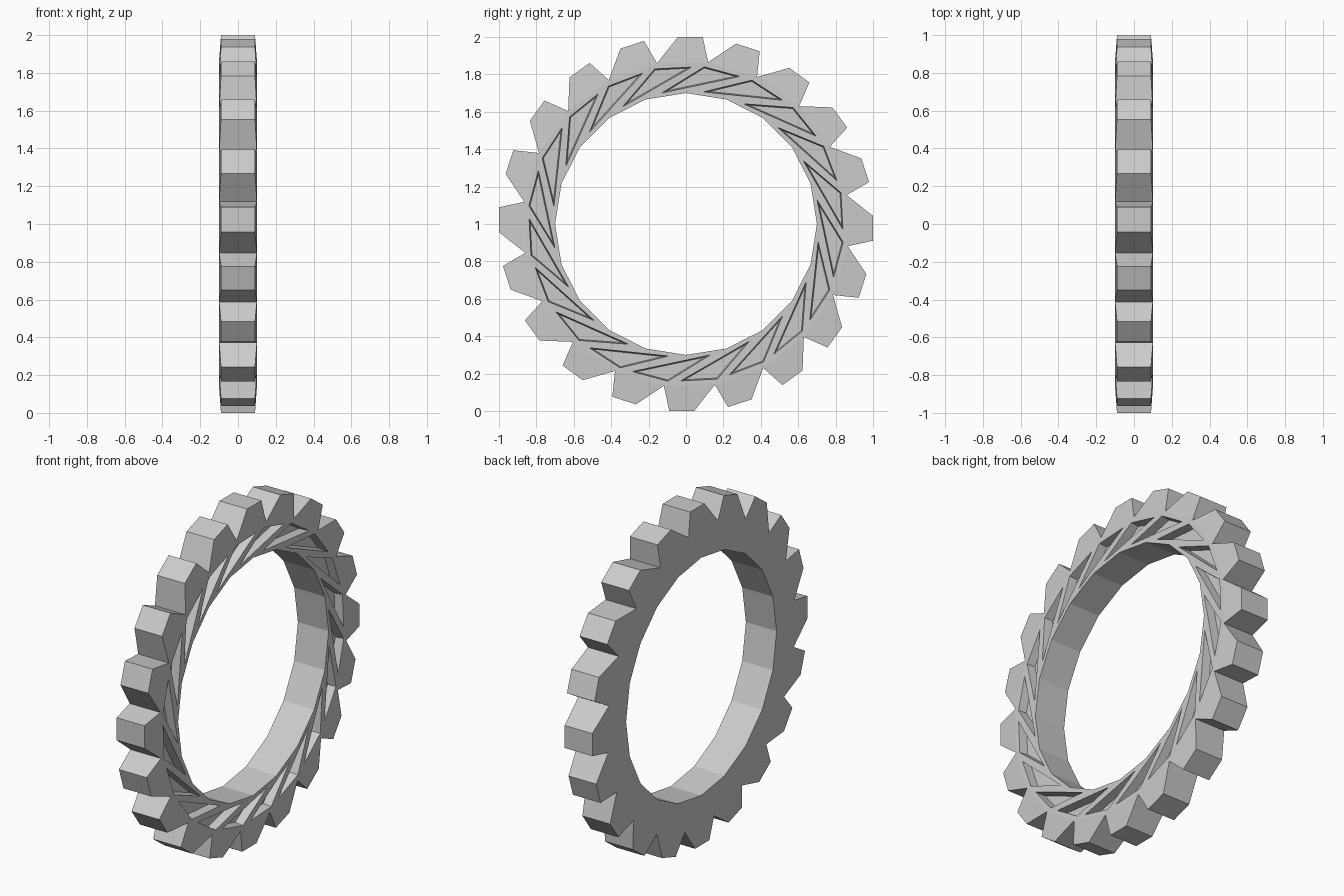
import bpy, bmesh
from math import sin, cos, radians

if "Cube" in bpy.data.objects:
    bpy.data.objects.remove(bpy.data.objects["Cube"])

N = 20
STEP = 360 / N
HALF = 0.1        # half thickness at the rim
TIP = 0.09        # half thickness at the tooth tips


def pt(x, r, a):
    a = radians(a)
    return (x, r * sin(a), 1 + r * cos(a))


def finish(name, bm):
    bmesh.ops.recalc_face_normals(bm, faces=bm.faces)
    me = bpy.data.meshes.new(name)
    bm.to_mesh(me)
    bm.free()
    ob = bpy.data.objects.new(name, me)
    bpy.context.collection.objects.link(ob)
    return ob


# Gear ring: inner wall, flat sides and leaning, tapered teeth
bm = bmesh.new()
rows = []
for i in range(N):
    a = i * STEP
    row = {}
    for s in (-1, 1):
        row[s] = [bm.verts.new(pt(s * HALF, 0.70, a)),
                  bm.verts.new(pt(s * HALF, 0.873, a + 7.8)),
                  bm.verts.new(pt(s * TIP, 1.001, a + 15.5)),
                  bm.verts.new(pt(s * TIP, 1.004, a + 23.1))]
    rows.append(row)
for i in range(N):
    c, n = rows[i], rows[(i + 1) % N]
    for s in (-1, 1):
        bm.faces.new((c[s][0], c[s][1], n[s][1], n[s][0]))
        bm.faces.new((c[s][1], c[s][2], c[s][3], n[s][1]))
    outline = [c, c, c, n]
    for (p, j), (q, k) in (((c, 0), (n, 0)), ((c, 1), (c, 2)),
                           ((c, 2), (c, 3)), ((c, 3), (n, 1))):
        bm.faces.new((p[-1][j], q[-1][k], q[1][k], p[1][j]))
ring = finish("gear_ring", bm)

# Triangular pocket cutters with slightly drafted walls, on the +x side
tri = ((0.846, 6.6), (0.84, 20.1), (0.712, -10.6))
bm = bmesh.new()
for i in range(N):
    flat = [pt(0, r, a + i * STEP) for r, a in tri]
    # incentre, weighted by opposite side lengths
    d = lambda p, q: ((p[1] - q[1]) ** 2 + (p[2] - q[2]) ** 2) ** 0.5
    w = [d(flat[1], flat[2]), d(flat[2], flat[0]), d(flat[0], flat[1])]
    cy, cz = (sum(w[k] * flat[k][m] for k in range(3)) / sum(w) for m in (1, 2))

    def layer(x, f):
        return [bm.verts.new((x, cy + (p[1] - cy) * f, cz + (p[2] - cz) * f))
                for p in flat]
    lo, hi = layer(HALF - 0.05, 0.86), layer(HALF + 0.01, 1.02)
    bm.faces.new(lo)
    bm.faces.new(hi)
    for k in range(3):
        m = (k + 1) % 3
        bm.faces.new((lo[k], lo[m], hi[m], hi[k]))
cutter = finish("pocket_cutter", bm)
cutter.hide_render = True
cutter.hide_viewport = False
cutter.display_type = 'WIRE'

# Cut the pockets and bake the result
mod = ring.modifiers.new("pockets", 'BOOLEAN')
mod.operation = 'DIFFERENCE'
mod.solver = 'EXACT'
mod.object = cutter
bpy.context.view_layer.objects.active = ring
ring.select_set(True)
bpy.ops.object.modifier_apply(modifier=mod.name)
bpy.data.objects.remove(cutter)
